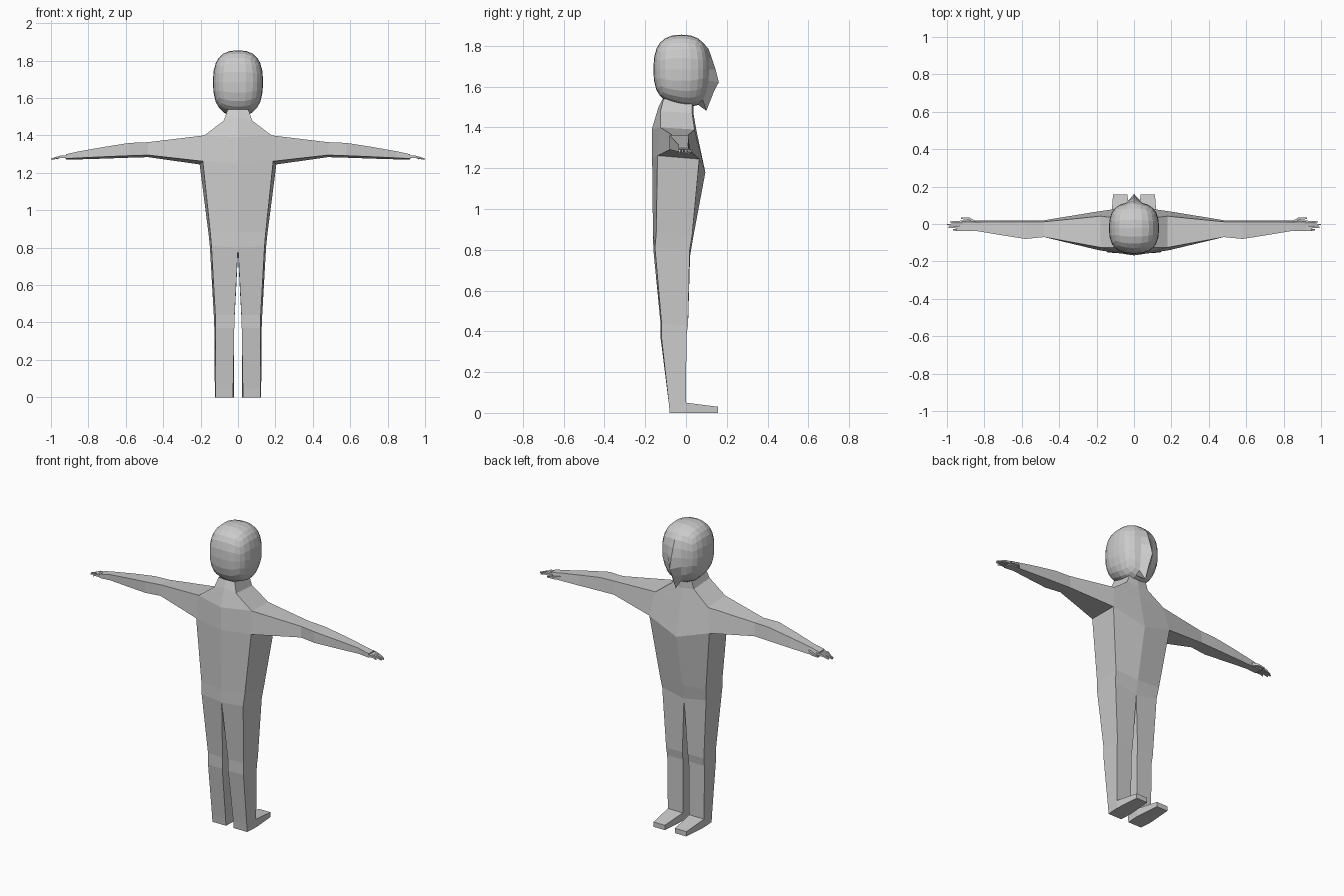
import bpy, bmesh
from mathutils import Vector

if "Cube" in bpy.data.objects:
    bpy.data.objects.remove(bpy.data.objects["Cube"])

grey = bpy.data.materials.new("plain grey")
grey.diffuse_color = (0.6, 0.6, 0.6, 1)
grey.use_nodes = True
grey.node_tree.nodes["Principled BSDF"].inputs["Base Color"].default_value = grey.diffuse_color


def finish(bm, name, mirror=True):
    bmesh.ops.recalc_face_normals(bm, faces=bm.faces)
    me = bpy.data.meshes.new(name)
    bm.to_mesh(me)
    bm.free()
    me.materials.append(grey)
    ob = bpy.data.objects.new(name, me)
    bpy.context.collection.objects.link(ob)
    if mirror:
        mod = ob.modifiers.new("mirror", 'MIRROR')
        mod.use_clip = True
    return ob


def ring(bm, pts):
    return [bm.verts.new(p) for p in pts]


def bridge(bm, a, b, closed=True, skip=()):
    n = len(a)
    for i in range(n if closed else n - 1):
        if i not in skip:
            j = (i + 1) % n
            bm.faces.new((a[i], a[j], b[j], b[i]))


def loft(bm, rings, cap=True):
    for a, b in zip(rings, rings[1:]):
        bridge(bm, a, b)
    if cap:
        bm.faces.new(rings[-1])


# Body half: rings run centre back, side back, side front, centre front
bm = bmesh.new()
torso = [ring(bm, p) for p in (
    [(0, -.115, 1.54), (.055, -.11, 1.54), (.055, .03, 1.53), (0, .035, 1.53)],
    [(0, -.135, 1.50), (.075, -.125, 1.48), (.075, .03, 1.47), (0, .038, 1.46)],
    [(0, -.168, 1.39), (.18, -.125, 1.40), (.18, .042, 1.39), (0, .052, 1.38)],
    [(0, -.166, 1.25), (.188, -.14, 1.262), (.205, .065, 1.245), (0, .095, 1.18)],
    [(0, -.162, .88), (.148, -.146, .88), (.157, .03, .87), (0, .035, .86)],
    [(0, -.16, .80), (.142, -.152, .81), (.15, .018, .80), (0, .02, .77)])]
for i in range(5):
    bridge(bm, torso[i], torso[i + 1], closed=False, skip=(1,) if i == 2 else ())

# Leg grows from the open hip ring
legs = [torso[-1]] + [ring(bm, p) for p in (
    [(.018, -.125, .44), (.121, -.12, .44), (.129, .01, .43), (.018, .01, .43)],
    [(.020, -.125, .37), (.121, -.12, .37), (.127, .002, .38), (.020, .002, .38)],
    [(.026, -.084, .045), (.119, -.084, .045), (.124, .0, .05), (.022, .0, .05)],
    [(.026, -.08, 0), (.119, -.08, 0), (.124, .0, 0), (.022, .0, 0)])]
for i in range(4):
    bridge(bm, legs[i], legs[i + 1], skip=(2,) if i == 3 else ())
bm.faces.new(legs[-1])

# Foot grows forward from the open ankle face
ankle = [legs[3][3], legs[3][2], legs[4][2], legs[4][3]]
toe = ring(bm, [(.035, .157, .03), (.112, .157, .03), (.112, .157, 0), (.035, .157, 0)])
loft(bm, [ankle, toe])

# Arm grows from the open shoulder face: top back, top front, low front, low back
arm = [[torso[2][1], torso[2][2], torso[3][2], torso[3][1]]]
for x, yb, yf, zt, zf, zb in ((.48, -.07, .012, 1.364, 1.284, 1.295),
                              (.58, -.08, .012, 1.360, 1.281, 1.292),
                              (.72, -.058, .012, 1.338, 1.276, 1.286),
                              (.85, -.036, .010, 1.315, 1.272, 1.28),
                              (.92, -.038, .012, 1.300, 1.272, 1.276)):
    arm.append(ring(bm, [(x, yb, zt), (x, yf, zt), (x, yf + .008, zf), (x, yb, zb)]))
loft(bm, arm)
finish(bm, "body")


# Fingers and thumb: tapered four-sided rods
def rod(bm, points, radii):
    rings = []
    for p, r in zip(points, radii):
        x, y, z = p
        rings.append(ring(bm, [(x, y - r, z + r), (x, y + r, z + r),
                               (x, y + r, z - r), (x, y - r, z - r)]))
    loft(bm, rings)
    bm.faces.new(rings[0])


bm = bmesh.new()
for y, tip in ((-.031, .968), (-.017, .993), (-.003, 1.0), (.011, .985)):
    rod(bm, [(.90, y, 1.287), (.95, y, 1.286), (tip, y, 1.274)], (.007, .006, .003))
rod(bm, [(.85, .008, 1.286), (.88, .028, 1.285), (.925, .031, 1.280)], (.010, .007, .004))
finish(bm, "fingers")

# Head: rounded grid cube with a drawn-in jaw and a centre ridge for the nose
profile = [(1.47, .09), (1.49, .105), (1.55, .133), (1.605, .137), (1.625, .165),
           (1.70, .140), (1.76, .12), (1.80, .105), (1.9, .05)]


def face_y(z):
    for (z0, y0), (z1, y1) in zip(profile, profile[1:]):
        if z0 <= z <= z1:
            return y0 + (y1 - y0) * (z - z0) / (z1 - z0)
    return .09


bm = bmesh.new()
bmesh.ops.create_cube(bm, size=2)
bmesh.ops.subdivide_edges(bm, edges=bm.edges[:], cuts=5, use_grid_fill=True)
for v in bm.verts:
    p = v.co.copy()
    front = p.y > .99 and abs(p.z) < .99
    mid = abs(p.x) < .01
    e = 2.6
    q = p / sum(abs(c) ** e for c in p) ** (1 / e)
    v.co = Vector((q.x * .134, -.022 + q.y * .138, 1.685 + q.z * .17))
    # jaw drops toward the front and narrows
    if q.z < -.3:
        k = (-q.z - .3) / .7
        v.co.z -= k * .03 * max(0, q.y + .3)
        v.co.x *= 1 - .25 * k * max(0, q.y)
    if front and mid:
        if abs(p.z + .3333) < .01:
            v.co.z = 1.622
        elif abs(p.z + .6667) < .01:
            v.co.z = 1.57
        v.co.y = face_y(v.co.z)
    # chin point
    if mid and p.y > .99 and p.z < -.99:
        v.co.y, v.co.z = .10, 1.482
finish(bm, "head", mirror=False)
